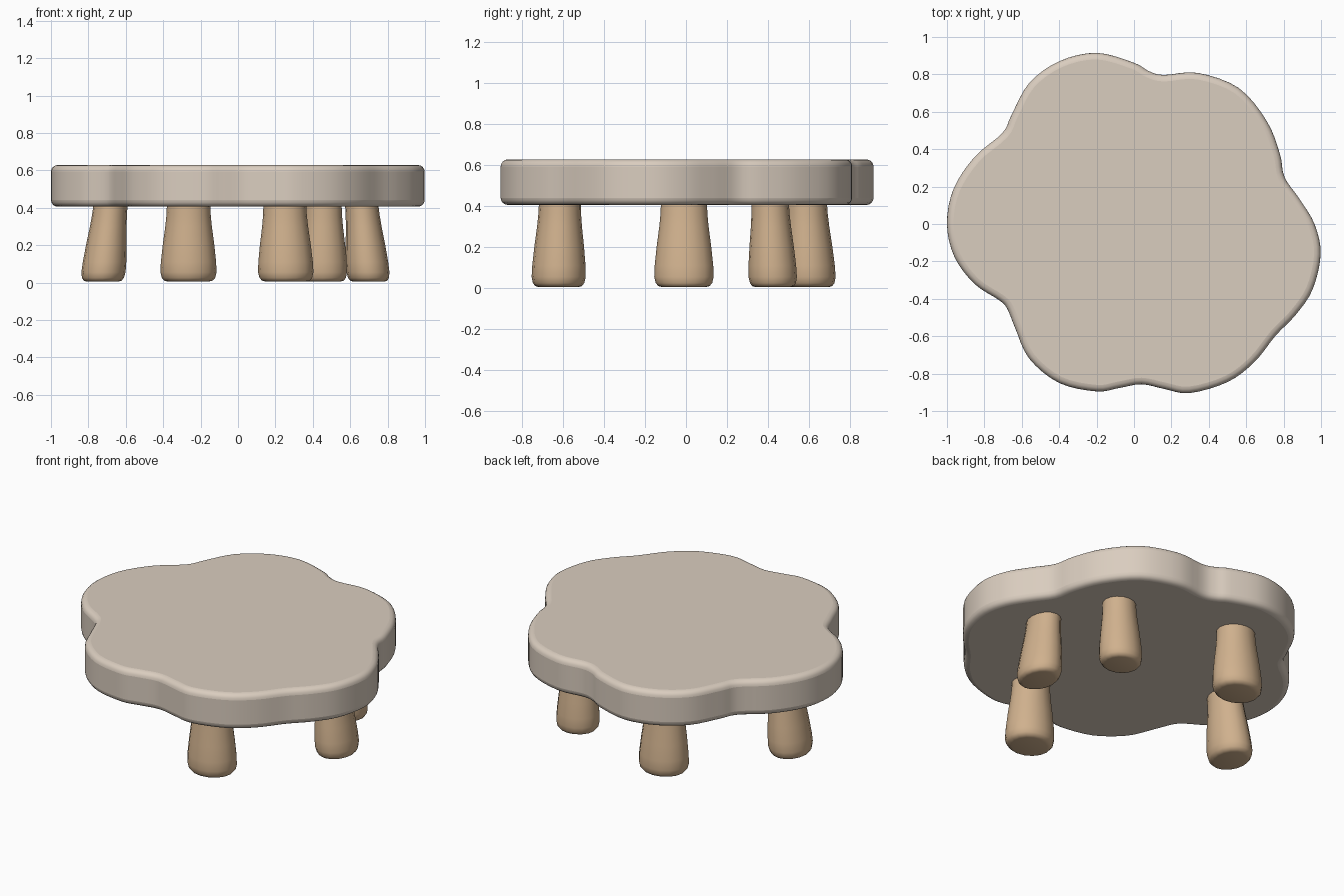
import bpy, bmesh, math
from mathutils import Vector

if "Cube" in bpy.data.objects:
    bpy.data.objects.remove(bpy.data.objects["Cube"])


def material(name, rgb):
    m = bpy.data.materials.new(name)
    m.diffuse_color = (*rgb, 1)
    m.use_nodes = True
    m.node_tree.nodes["Principled BSDF"].inputs["Base Color"].default_value = m.diffuse_color
    return m


def make_object(name, bm, mat):
    bmesh.ops.recalc_face_normals(bm, faces=bm.faces)
    me = bpy.data.meshes.new(name)
    bm.to_mesh(me)
    bm.free()
    me.materials.append(mat)
    ob = bpy.data.objects.new(name, me)
    bpy.context.collection.objects.link(ob)
    return ob


def smooth(ob, deg):
    bpy.ops.object.select_all(action='DESELECT')
    ob.select_set(True)
    bpy.context.view_layer.objects.active = ob
    bpy.ops.object.shade_smooth_by_angle(angle=math.radians(deg))


def smooth_loop(pts, steps):
    """Closed Catmull-Rom curve through the points."""
    pts = [Vector(p) for p in pts]
    n, out = len(pts), []
    for i in range(n):
        a, b, c, d = (pts[(i + k) % n] for k in (-1, 0, 1, 2))
        for s in range(steps):
            t = s / steps
            out.append(0.5 * (2 * b + (c - a) * t + (2 * a - 5 * b + 4 * c - d) * t * t
                              + (3 * b - a - 3 * c + d) * t ** 3))
    return out


cream = material("cream_top", (0.70, 0.61, 0.52))
wood = material("light_wood", (0.63, 0.44, 0.27))

# Lobed table top: outline extruded, rims rounded
OUTLINE = [(-.2, .915), (0, .862), (.08, .817), (.16, .797), (.34, .808), (.56, .727),
           (.71, .55), (.78, .375), (.805, .25), (.885, .134), (.965, 0), (.998, -.16),
           (.955, -.35), (.865, -.485), (.757, -.597), (.644, -.738), (.5, -.845),
           (.297, -.904), (.163, -.882), (.04, -.857), (-.08, -.877), (-.2, -.895),
           (-.4, -.85), (-.56, -.72), (-.634, -.56), (-.677, -.455), (-.72, -.408),
           (-.853, -.32), (-.96, -.176), (-1, 0), (-.965, .187), (-.853, .358),
           (-.703, .487), (-.655, .583), (-.56, .754), (-.4, .87)]
Z0, Z1 = 0.406, 0.628
bm = bmesh.new()
loop = smooth_loop(OUTLINE, 4)
low = [bm.verts.new((p.x, p.y, Z0)) for p in loop]
high = [bm.verts.new((p.x, p.y, Z1)) for p in loop]
bm.faces.new(low)
bm.faces.new(high)
for i in range(len(loop)):
    j = (i + 1) % len(loop)
    bm.faces.new((low[i], low[j], high[j], high[i]))
top = make_object("table_top", bm, cream)
bev = top.modifiers.new("rounded_rim", 'BEVEL')
bev.width = 0.035
bev.segments = 4
bev.limit_method = 'ANGLE'
bev.angle_limit = math.radians(60)
smooth(top, 40)

# Stubby legs: flared profile, (height, width factor), leaning outwards
PROFILE = [(.005, .72), (.01, .86), (.025, .95), (.055, 1), (.11, .985),
           (.2, .92), (.3, .83), (.36, .79), (.43, .77)]


def leg(name, foot, head, half, sides=16):
    bm = bmesh.new()
    rings = []
    for z, k in PROFILE:
        c = Vector(foot).lerp(Vector(head), z / 0.43)
        rings.append([bm.verts.new((c.x + half[0] * k * math.cos(a), c.y + half[1] * k * math.sin(a), z))
                      for a in (math.tau * i / sides for i in range(sides))])
    for r, s in zip(rings, rings[1:]):
        for i in range(sides):
            j = (i + 1) % sides
            bm.faces.new((r[i], r[j], s[j], s[i]))
    bm.faces.new(rings[0])
    bm.faces.new(rings[-1])
    smooth(make_object(name, bm, wood), 50)


leg("left_leg", (-.725, -.01), (-.68, -.01), (.118, .145))
leg("back_left_leg", (-.265, .6), (-.264, .585), (.15, .132))
leg("back_right_leg", (.455, .425), (.455, .41), (.128, .118))
leg("right_leg", (.7, -.01), (.66, -.01), (.115, .145))
leg("front_leg", (.256, -.622), (.25, -.615), (.148, .132))
